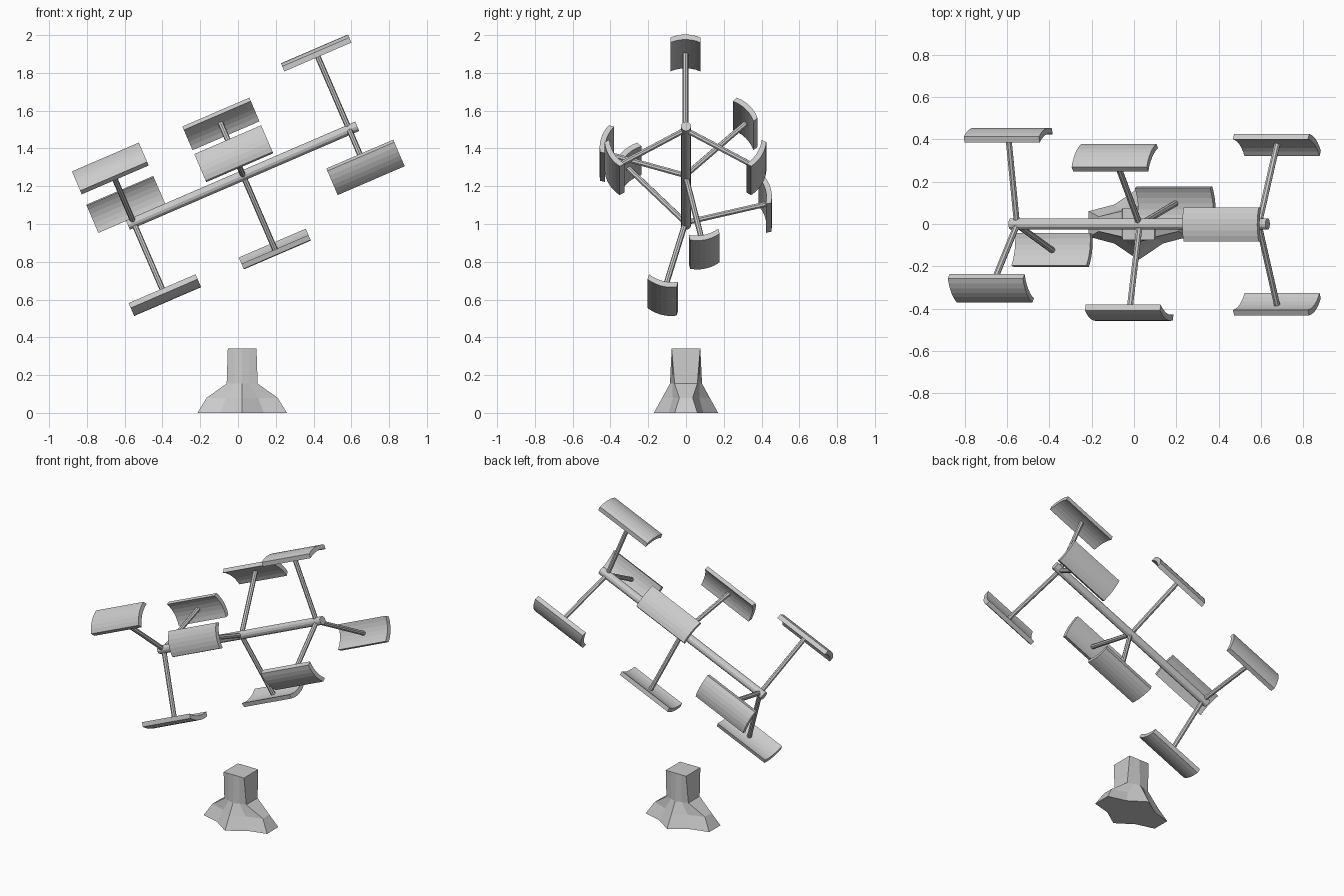
import bpy, bmesh
from math import radians, sin, cos, asin
from mathutils import Matrix, Vector

if "Cube" in bpy.data.objects:
    bpy.data.objects.remove(bpy.data.objects["Cube"])

TILT = radians(23.3)
# Rotor frame: local X runs along the shaft, origin at the middle hub
ROTOR = Matrix.Translation((0.027, 0, 1.257)) @ Matrix.Rotation(-TILT, 4, 'Y')


def make_object(name, bm, matrix=Matrix.Identity(4)):
    bmesh.ops.recalc_face_normals(bm, faces=bm.faces)
    mesh = bpy.data.meshes.new(name)
    bm.to_mesh(mesh)
    bm.free()
    ob = bpy.data.objects.new(name, mesh)
    bpy.context.collection.objects.link(ob)
    ob.matrix_world = matrix
    return ob


def loft(rings):
    """Closed solid through rings with equal point counts."""
    bm = bmesh.new()
    loops = [[bm.verts.new(p) for p in ring] for ring in rings]
    n = len(loops[0])
    for a, b in zip(loops, loops[1:]):
        for i in range(n):
            j = (i + 1) % n
            bm.faces.new((a[i], a[j], b[j], b[i]))
    bm.faces.new(loops[0])
    bm.faces.new(loops[-1])
    return bm


def rod(name, radius, start, end, sides, matrix):
    """Cylinder between two points in the given frame."""
    d = Vector(end) - Vector(start)
    place = (Matrix.Translation((Vector(start) + Vector(end)) / 2)
             @ d.to_track_quat('Z', 'Y').to_matrix().to_4x4())
    bm = bmesh.new()
    bmesh.ops.create_cone(bm, cap_ends=True, segments=sides, radius1=radius,
                          radius2=radius, depth=d.length)
    return make_object(name, bm, matrix @ place)


def paddle(name, matrix, length=0.386, half_width=0.08, top=0.466,
           thickness=0.029, curve=0.19, steps=6):
    """Curved plate along X, arched away from the shaft."""
    half = asin(half_width / curve)
    inner = curve - thickness
    angles = [half * (2 * i / steps - 1) for i in range(steps + 1)]
    c = top - curve
    section = [(curve * sin(a), c + curve * cos(a)) for a in angles]
    # inner face keeps the full width so the edges are square
    section += [(curve * sin(a), c + curve * cos(a) - thickness)
                for a in reversed(angles)]
    rings = [[(x, y, z) for y, z in section] for x in (-length / 2, length / 2)]
    return make_object(name, loft(rings), matrix)


# Shaft
rod("shaft", 0.027, (-0.664, 0, 0), (0.658, 0, 0), 12, ROTOR)

# Three hubs with three spokes and paddles each
hubs = {"lower": (-0.631, 76), "middle": (0.0, 46.8), "upper": (0.612, 0)}
for level, (along, start) in hubs.items():
    for k in range(3):
        # positive angle turns from local up towards +Y
        frame = (ROTOR @ Matrix.Translation((along, -0.003, 0))
                 @ Matrix.Rotation(-radians(start + 120 * k), 4, 'X'))
        rod(f"{level}_spoke_{k + 1}", 0.015, (0, 0, 0), (0, 0, 0.442), 8, frame)
        paddle(f"{level}_paddle_{k + 1}", frame)

# Pedestal: quarter outline (foot corner, notch, side ridge) per height
levels = [
    (0.0, [(0.237, 0.06), (0.115, 0.092), (0, 0.17)]),
    (0.08, [(0.188, 0.035), (0.085, 0.07), (0, 0.126)]),
    (0.155, [(0.082, 0.06), (0.04, 0.072), (0, 0.085)]),
    (0.34, [(0.076, 0.076), (0.04, 0.076), (0, 0.076)]),
]
rings = []
for z, q in levels:
    back = q + [(-x, y) for x, y in reversed(q[:-1])]
    front = [(x, -y) for x, y in reversed(back)]
    rings.append([(x + 0.022, y, z) for x, y in back + front])
make_object("pedestal", loft(rings))
